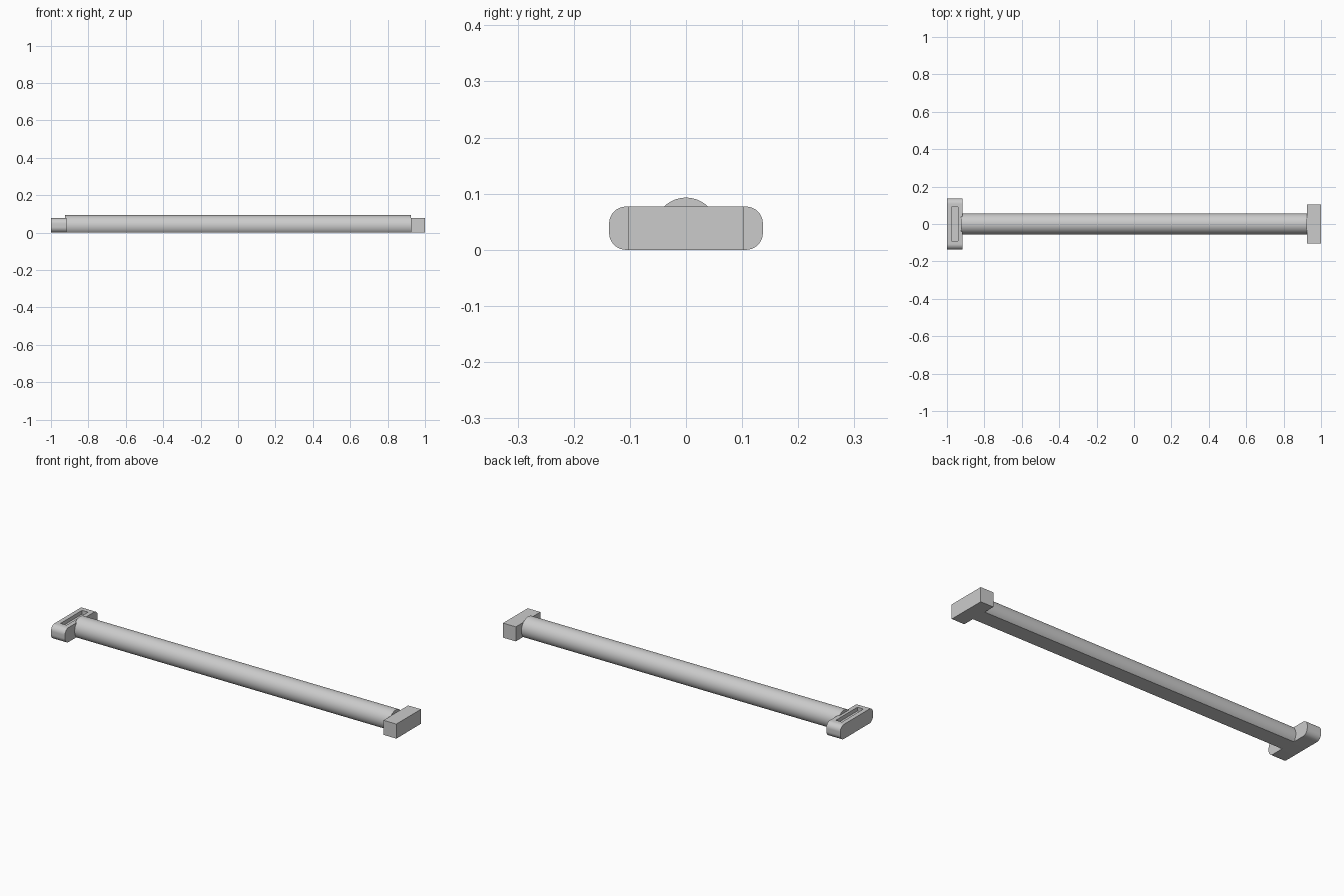
import bpy, bmesh
from math import sin, cos, pi, asin, radians

cube = bpy.data.objects.get("Cube")
if cube:
    bpy.data.objects.remove(cube, do_unlink=True)

grey = bpy.data.materials.new("plain grey")
grey.use_nodes = True
grey.diffuse_color = (0.6, 0.6, 0.6, 1)
grey.node_tree.nodes["Principled BSDF"].inputs["Base Color"].default_value = grey.diffuse_color


def extrude_x(name, profile, x0, x1, edit=None):
    """Extrude a closed (y, z) profile along x into a solid."""
    bm = bmesh.new()
    base = bm.faces.new([bm.verts.new((x0, y, z)) for y, z in profile])
    out = bmesh.ops.extrude_face_region(bm, geom=[base], use_keep_orig=True)
    top = [v for v in out["geom"] if isinstance(v, bmesh.types.BMVert)]
    bmesh.ops.translate(bm, verts=top, vec=(x1 - x0, 0, 0))
    bmesh.ops.recalc_face_normals(bm, faces=bm.faces)
    if edit:
        edit(bm)
    mesh = bpy.data.meshes.new(name)
    bm.to_mesh(mesh)
    bm.free()
    mesh.materials.append(grey)
    obj = bpy.data.objects.new(name, mesh)
    bpy.context.collection.objects.link(obj)
    bpy.ops.object.select_all(action="DESELECT")
    obj.select_set(True)
    bpy.context.view_layer.objects.active = obj
    bpy.ops.object.shade_smooth_by_angle(angle=radians(30))
    return obj


def rounded_rect(half, height, r, steps=10):
    """Rectangle standing on z = 0 with rounded corners."""
    corners = [(half - r, height - r, 0), (r - half, height - r, 1),
               (r - half, r, 2), (half - r, r, 3)]
    return [(cy + r * cos((q + i / steps) * pi / 2), cz + r * sin((q + i / steps) * pi / 2))
            for cy, cz, q in corners for i in range(steps + 1)]


def cut_slot(bm):
    """Recess a narrow slot into the flat top."""
    top = max(bm.faces, key=lambda f: f.normal.z * f.calc_area())
    bmesh.ops.inset_region(bm, faces=[top], thickness=0.033)
    for v in top.verts:
        v.co.y = 0.09 if v.co.y > 0 else -0.09
    bmesh.ops.inset_region(bm, faces=[top], thickness=0)
    bmesh.ops.translate(bm, verts=top.verts, vec=(0, 0, -0.02))


# Long round bar with a flat underside
radius, centre_z = 0.056, 0.037
start = -asin(centre_z / radius)
sweep, count = pi - 2 * start, 48
bar = [(radius * cos(start + sweep * i / count), centre_z + radius * sin(start + sweep * i / count))
       for i in range(count + 1)]
extrude_x("bar", bar, -0.926, 0.925)

# Rounded end block with slot, and plain end block
extrude_x("rounded_end", rounded_rect(0.137, 0.077, 0.03), -1, -0.918, cut_slot)
extrude_x("square_end", [(-0.103, 0), (0.103, 0), (0.103, 0.077), (-0.103, 0.077)], 0.925, 1)
